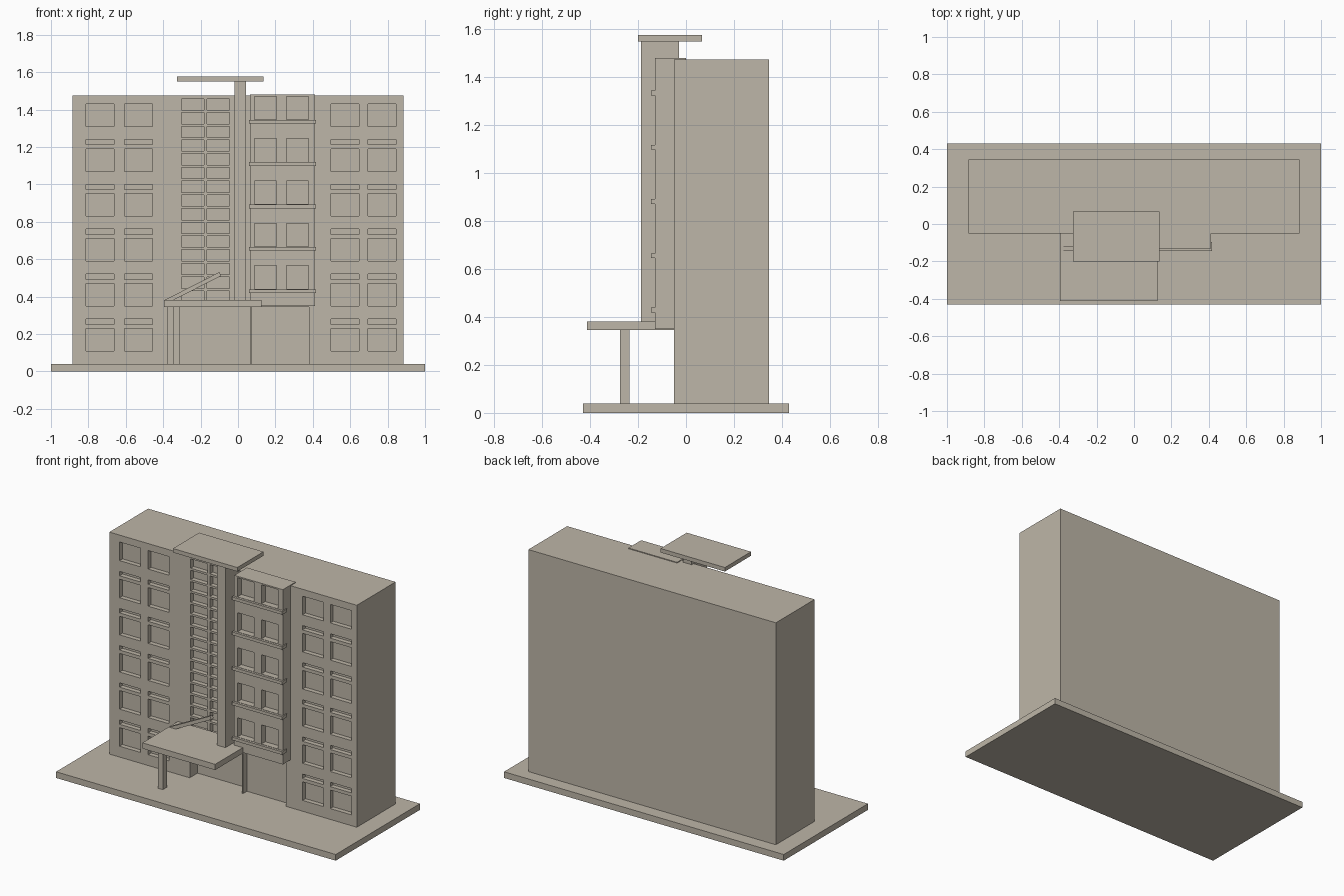
import bpy, bmesh, math
from mathutils import Matrix

if "Cube" in bpy.data.objects:
    bpy.data.objects.remove(bpy.data.objects["Cube"])

stone = bpy.data.materials.new("warm_stone")
stone.diffuse_color = (0.515, 0.468, 0.392, 1)
stone.use_nodes = True
stone.node_tree.nodes["Principled BSDF"].inputs["Base Color"].default_value = stone.diffuse_color


def boxes(name, spans):
    """One object made of boxes, each given as (x0, x1, y0, y1, z0, z1)."""
    bm = bmesh.new()
    for x0, x1, y0, y1, z0, z1 in spans:
        m = Matrix.Translation(((x0 + x1) / 2, (y0 + y1) / 2, (z0 + z1) / 2))
        bmesh.ops.create_cube(bm, size=1, matrix=m @ Matrix.Diagonal((x1 - x0, y1 - y0, z1 - z0, 1)))
    mesh = bpy.data.meshes.new(name)
    bm.to_mesh(mesh)
    bm.free()
    mesh.materials.append(stone)
    obj = bpy.data.objects.new(name, mesh)
    bpy.context.collection.objects.link(obj)
    return obj


def carve(obj, spans):
    """Cut box recesses into an object."""
    cutter = boxes(obj.name + "_cutter", spans)
    cutter.hide_render = True
    mod = obj.modifiers.new("recesses", 'BOOLEAN')
    mod.operation = 'DIFFERENCE'
    mod.solver = 'EXACT'
    mod.object = cutter
    bpy.context.view_layer.objects.active = obj
    bpy.ops.object.modifier_apply(modifier=mod.name)
    bpy.data.objects.remove(cutter)


FRONT, BAY_FRONT = -0.05, -0.13

# Ground slab and main block
boxes("ground_slab", [(-1, 1, -0.43, 0.43, 0, 0.04)])
block = boxes("main_block", [(-0.885, 0.885, FRONT, 0.346, 0.04, 1.475)])

cuts = []
# Wing windows with a narrow slot between floors
for x in (-0.812, -0.607, 0.497, 0.695):
    for i in range(6):
        z = 0.11 + 0.24 * i
        cuts.append((x, x + 0.15, FRONT - 0.05, FRONT + 0.03, z, z + 0.12))
        if i < 5:
            cuts.append((x, x + 0.15, FRONT - 0.05, FRONT + 0.03, z + 0.142, z + 0.17))
# Stairwell windows
for x in (-0.303, -0.166):
    for i in range(15):
        z = 1.397 - 0.0733 * i
        cuts.append((x, x + 0.12, FRONT - 0.05, FRONT + 0.03, z, z + 0.06))
# Ground floor recesses
cuts.append((-0.31, 0.064, FRONT - 0.05, FRONT + 0.08, 0.0, 0.345))
cuts.append((0.071, 0.38, FRONT - 0.05, FRONT + 0.04, 0.0, 0.345))
carve(block, cuts)

# Projecting bay with windows and wrapping ledges
bay = boxes("bay", [(0.064, 0.412, BAY_FRONT, 0.0, 0.35, 1.48)])
floors = [0.441 + 0.2265 * i for i in range(5)]
carve(bay, [(x, x + 0.118, BAY_FRONT - 0.05, BAY_FRONT + 0.04, z, z + 0.124)
            for x in (0.087, 0.258) for z in floors])
boxes("bay_ledges", [(0.058, 0.418, -0.145, -0.095, z - 0.022, z - 0.002) for z in floors])

# Tall pillar carrying the roof plate
boxes("pillar", [(-0.02, 0.042, -0.188, -0.03, 0.38, 1.55)])
boxes("roof_plate", [(-0.325, 0.135, -0.2, 0.067, 1.55, 1.576)])

# Entrance canopy, its column and the slanted strut
boxes("canopy", [(-0.395, 0.125, -0.412, FRONT, 0.345, 0.382)])
boxes("canopy_column", [(-0.38, -0.345, -0.275, -0.235, 0.04, 0.345)])
strut = boxes("canopy_strut", [(-0.165, 0.165, -0.0125, 0.0125, -0.011, 0.011)])
strut.location = (-0.242, -0.132, 0.446)
strut.rotation_euler = (0, -math.atan2(0.15, 0.295), 0)
